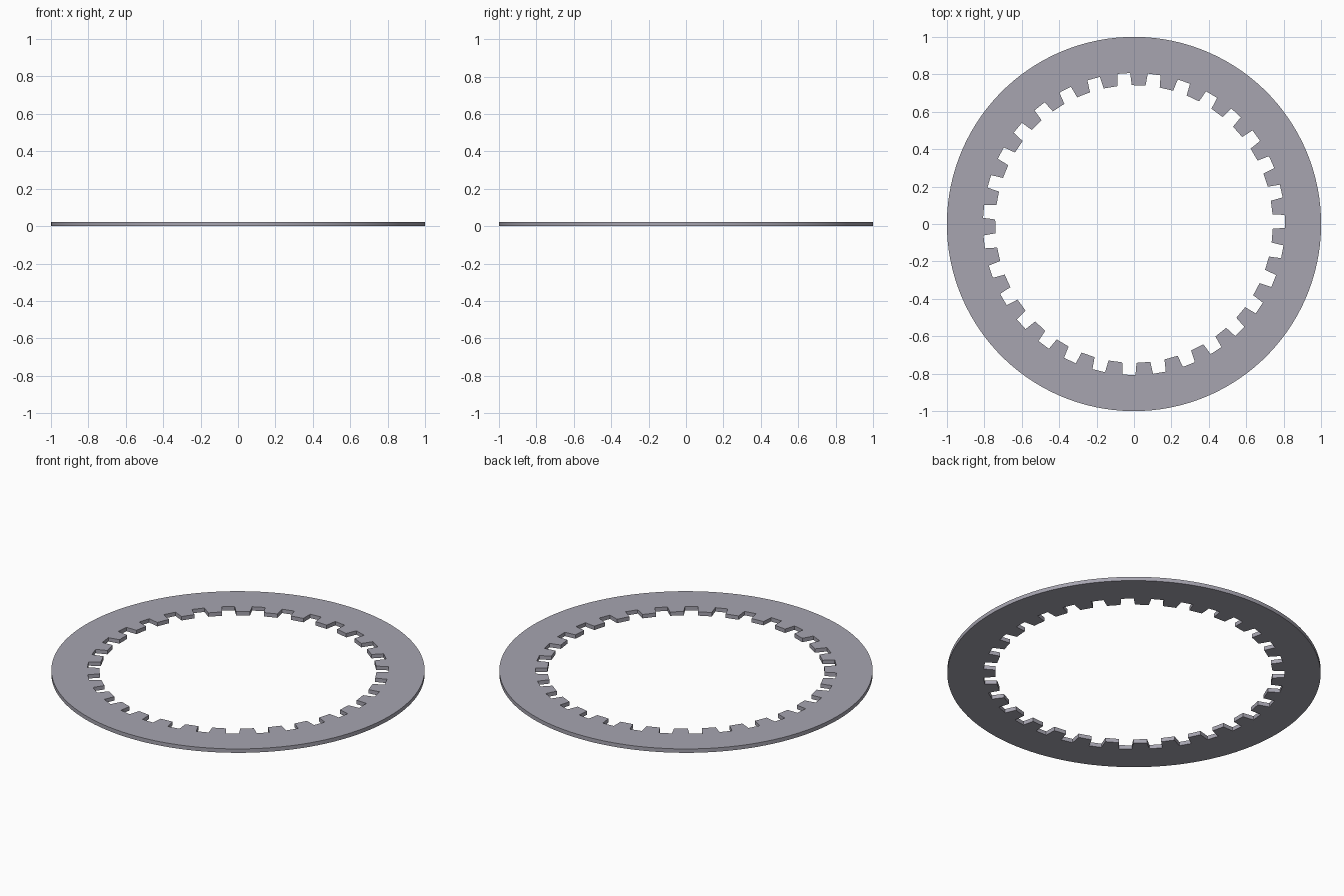
import bpy, bmesh
from math import radians, cos, sin, pi

if "Cube" in bpy.data.objects:
    bpy.data.objects.remove(bpy.data.objects["Cube"])

TEETH = 31
THICK = 0.023
R_OUT, R_ROOT, R_TIP = 1.0, 0.807, 0.742
PHASE = radians(181.0)          # centre of one tooth
STEP = 2 * pi / TEETH

# one tooth: (angle from tooth centre, radius)
TOOTH = [(-radians(3.35), R_ROOT), (-radians(2.85), R_TIP),
         (radians(2.85), R_TIP), (radians(3.35), R_ROOT)]


def polar(r, a):
    return (r * cos(a), r * sin(a))


# matching inner (toothed) and outer (round) outlines
inner, outer = [], []
for i in range(TEETH):
    centre = PHASE + i * STEP
    for k, (da, r) in enumerate(TOOTH):
        inner.append(polar(r, centre + da))
        outer.append(polar(R_OUT, centre + (k - 1.5) * STEP / 4))

# flat toothed ring, extruded upward as a closed shell
bm = bmesh.new()
loops = [[bm.verts.new((x, y, z)) for x, y in pts]
         for pts, z in ((inner, 0), (outer, 0), (outer, THICK), (inner, THICK))]
n = len(inner)
for s in range(4):
    a, b = loops[s], loops[(s + 1) % 4]
    for i in range(n):
        j = (i + 1) % n
        bm.faces.new((a[i], a[j], b[j], b[i]))
bmesh.ops.recalc_face_normals(bm, faces=bm.faces)

mesh = bpy.data.meshes.new("toothed_ring")
bm.to_mesh(mesh)
bm.free()
ring = bpy.data.objects.new("toothed_ring", mesh)
bpy.context.collection.objects.link(ring)

# dark steel colour
steel = bpy.data.materials.new("dark_steel")
steel.diffuse_color = (0.385, 0.375, 0.435, 1)
steel.use_nodes = True
steel.node_tree.nodes["Principled BSDF"].inputs["Base Color"].default_value = steel.diffuse_color
mesh.materials.append(steel)

# smooth rim, crisp edges
bpy.context.view_layer.objects.active = ring
ring.select_set(True)
bpy.ops.object.shade_smooth_by_angle(angle=radians(20))
